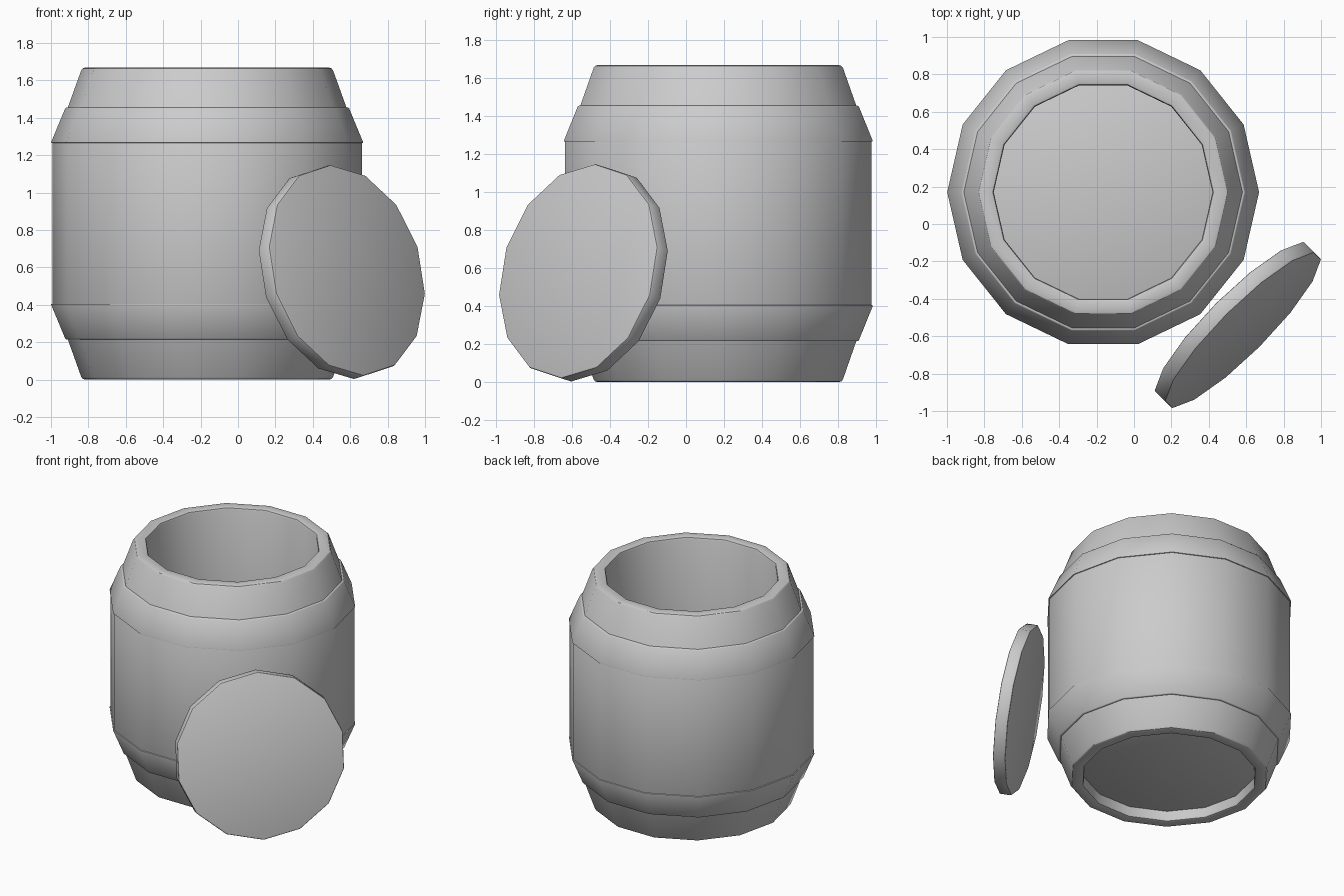
import bpy
import math
from mathutils import Matrix, Vector

cube = bpy.data.objects.get("Cube")
if cube:
    bpy.data.objects.remove(cube, do_unlink=True)

SIDES = 14
BARREL = Vector((-0.165, 0.17, 0))

grey = bpy.data.materials.new("plain grey")
grey.use_nodes = True
grey.diffuse_color = (0.6, 0.6, 0.6, 1)
grey.node_tree.nodes["Principled BSDF"].inputs["Base Color"].default_value = (0.6, 0.6, 0.6, 1)


def finish(obj, bevel):
    """Soften the hard corners and shade the facets smoothly."""
    obj.data.materials.append(grey)
    bpy.ops.object.select_all(action='DESELECT')
    obj.select_set(True)
    bpy.context.view_layer.objects.active = obj
    mod = obj.modifiers.new("soft edges", 'BEVEL')
    mod.width = bevel
    mod.segments = 2
    mod.limit_method = 'ANGLE'
    mod.angle_limit = math.radians(32)
    bpy.ops.object.modifier_apply(modifier=mod.name)
    bpy.ops.object.shade_smooth_by_angle(angle=math.radians(32))


def ring(name, profile, bevel):
    """Turn a closed (radius, height) profile around the barrel axis."""
    n = len(profile)
    verts, faces = [], []
    for i in range(SIDES):
        a = math.tau * i / SIDES
        verts += [(r * math.cos(a), r * math.sin(a), z) for r, z in profile]
        j = (i + 1) % SIDES
        for k in range(n):
            m = (k + 1) % n
            faces.append((i * n + k, j * n + k, j * n + m, i * n + m))
    mesh = bpy.data.meshes.new(name)
    mesh.from_pydata(verts, [], faces)
    obj = bpy.data.objects.new(name, mesh)
    obj.location = BARREL
    bpy.context.collection.objects.link(obj)
    finish(obj, bevel)


def disc(name, radius, thickness, matrix):
    """A flat round board."""
    bpy.ops.mesh.primitive_cylinder_add(vertices=SIDES, radius=radius, depth=thickness)
    obj = bpy.context.object
    obj.name = name
    # Put a corner of the polygon on the local x axis
    obj.data.transform(Matrix.Rotation(math.pi / 2, 4, 'Z'))
    finish(obj, 0.01)
    obj.matrix_world = matrix


# Hollow barrel wall, straight on the inside
ring("barrel_wall", [(0.585, 0), (0.668, 0), (0.745, 0.215), (0.828, 0.405),
                     (0.828, 1.265), (0.745, 1.455), (0.668, 1.668), (0.585, 1.668)], 0.015)

# Hoops standing slightly proud of the wall
ring("lower_hoop", [(0.7, 0.215), (0.757, 0.215), (0.836, 0.405), (0.78, 0.405)], 0.006)
ring("upper_hoop", [(0.78, 1.265), (0.836, 1.265), (0.757, 1.455), (0.7, 1.455)], 0.006)

# Recessed floor
disc("barrel_floor", 0.59, 0.087, Matrix.Translation(BARREL + Vector((0, 0, 0.118))))

# Loose lid leaning on the barrel, with a corner pointing up the slope
tilt = math.radians(12.4)
out = Vector((1, -1, 0)).normalized()
normal = out * math.cos(tilt) + Vector((0, 0, math.sin(tilt)))
slope = Vector((0, 0, math.cos(tilt))) - out * math.sin(tilt)
axes = Matrix((slope, normal.cross(slope), normal)).transposed().to_4x4()
disc("leaning_lid", 0.578, 0.087, Matrix.Translation((0.555, -0.54, 0.575)) @ axes)
